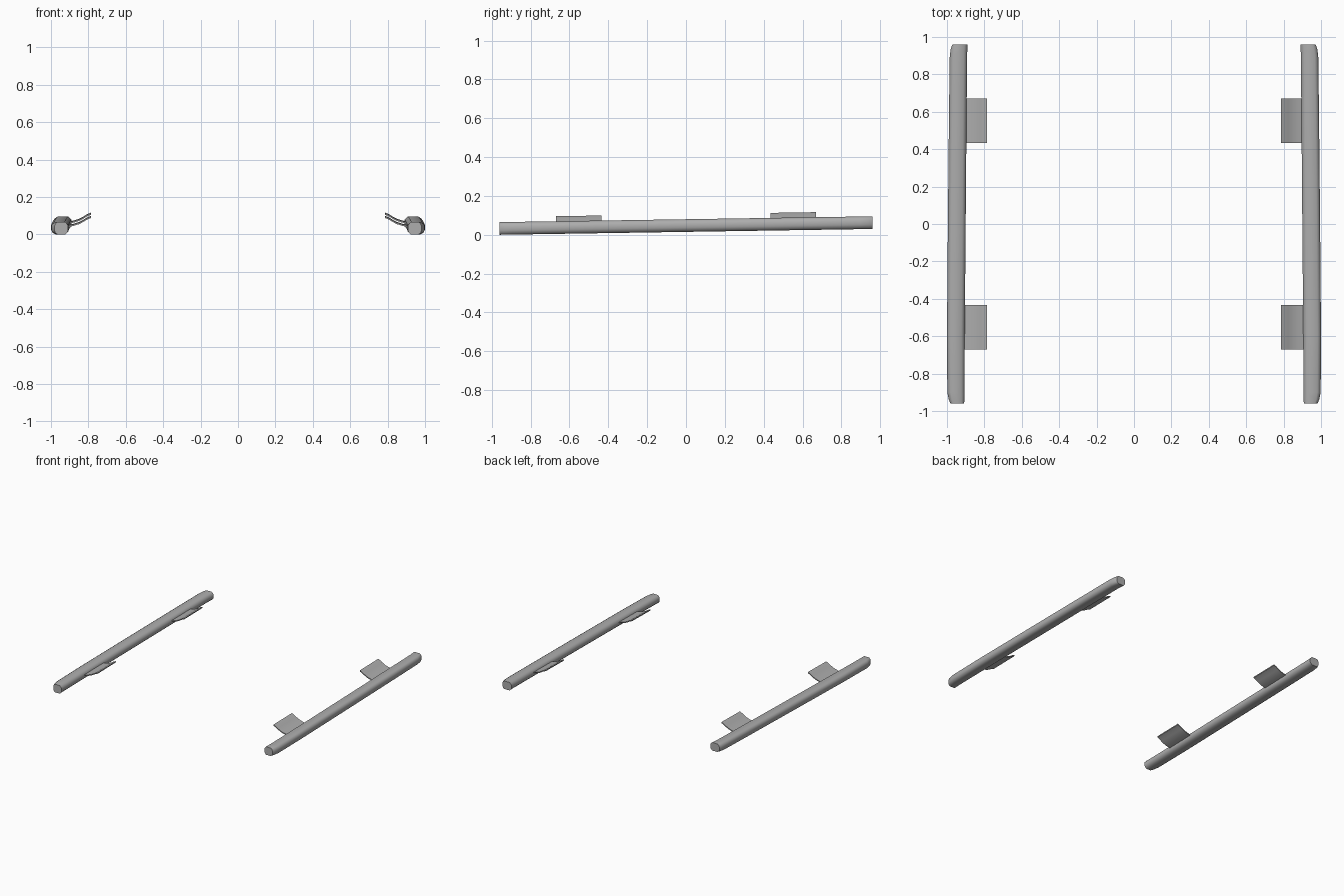
import bpy, bmesh, math

cube = bpy.data.objects.get("Cube")
if cube:
    bpy.data.objects.remove(cube, do_unlink=True)

grey = bpy.data.materials.new("satin grey metal")
grey.use_nodes = True
colour = (0.42, 0.42, 0.42, 1)
grey.diffuse_color = colour
grey.node_tree.nodes["Principled BSDF"].inputs["Base Color"].default_value = colour


def lift(y):
    """Height gained by the gentle rise toward the back."""
    return 0.015 + 0.0156 * y


def loft(name, rings):
    """Closed solid through matching rings of points."""
    bm = bmesh.new()
    loops = [[bm.verts.new(p) for p in ring] for ring in rings]
    n = len(loops[0])
    for a, b in zip(loops, loops[1:]):
        for i in range(n):
            j = (i + 1) % n
            bm.faces.new((a[i], a[j], b[j], b[i]))
    bm.faces.new(loops[0])
    bm.faces.new(loops[-1])
    bmesh.ops.recalc_face_normals(bm, faces=bm.faces)
    mesh = bpy.data.meshes.new(name)
    bm.to_mesh(mesh)
    bm.free()
    mesh.materials.append(grey)
    obj = bpy.data.objects.new(name, mesh)
    bpy.context.collection.objects.link(obj)
    bpy.ops.object.select_all(action="DESELECT")
    obj.select_set(True)
    bpy.context.view_layer.objects.active = obj
    bpy.ops.object.shade_smooth_by_angle(angle=math.radians(50))


# Bar section: fraction of width from inner side, height
section = [(0.2, 0), (0.78, 0), (0.93, 0.008), (1, 0.022), (1, 0.044),
           (0.93, 0.057), (0.8, 0.065), (0.2, 0.065), (0, 0.048), (0, 0.017)]
# Bar stations: y, inner x, outer x
stations = [(-0.96, 0.908, 0.981), (-0.94, 0.907, 0.99), (-0.9, 0.906, 0.998),
            (-0.6, 0.905, 1.0), (0.0, 0.9, 0.995), (0.6, 0.895, 0.989),
            (0.9, 0.892, 0.985), (0.94, 0.891, 0.979), (0.96, 0.89, 0.971)]
# Bracket centre line: x, z
strap = [(0.925, 0.035), (0.9, 0.04), (0.875, 0.046), (0.85, 0.054),
         (0.825, 0.067), (0.808, 0.078), (0.786, 0.087)]

for side, s in (("left", 1), ("right", -1)):
    loft(side + "_step_bar", [
        [(s * (a + (b - a) * u), y, z + lift(y)) for u, z in section]
        for y, a, b in stations])
    for end, y0 in (("front", -0.552), ("back", 0.552)):
        outline = [(x, z + 0.004) for x, z in strap] + \
                  [(x, z - 0.004) for x, z in reversed(strap)]
        loft(side + "_" + end + "_bracket", [
            [(s * x, y, z + lift(y)) for x, z in outline]
            for y in (y0 - 0.118, y0 + 0.118)])
